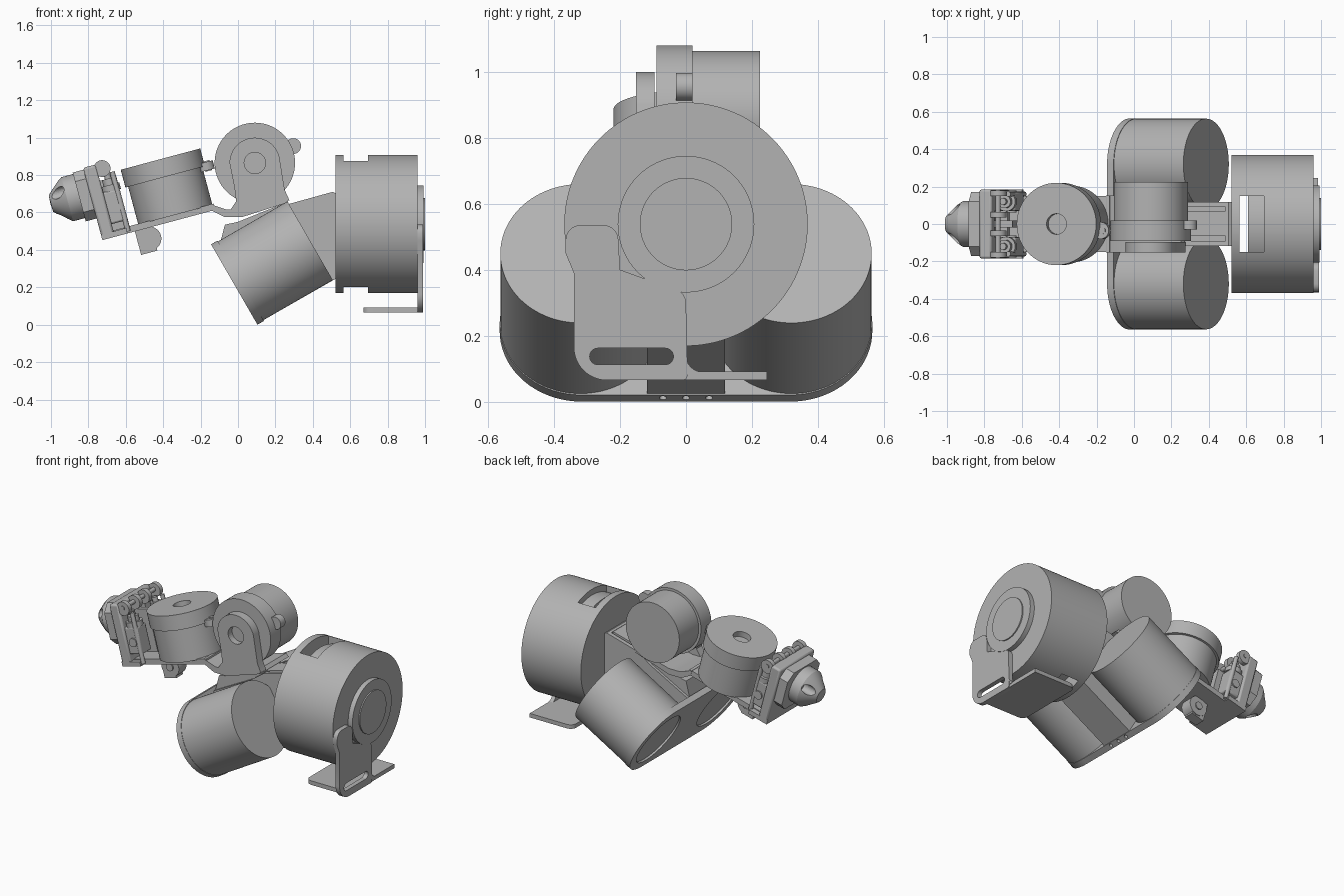
import bpy, bmesh, math
from mathutils import Matrix, Vector

if "Cube" in bpy.data.objects:
    bpy.data.objects.remove(bpy.data.objects["Cube"], do_unlink=True)

grey = bpy.data.materials.new("machined grey")
grey.use_nodes = True
grey.diffuse_color = (0.45, 0.45, 0.45, 1)
grey.node_tree.nodes["Principled BSDF"].inputs["Base Color"].default_value = (0.45, 0.45, 0.45, 1)
parts = []


def frame(x, z, degrees):
    """Local frame tilted so that its x axis climbs by the given angle."""
    return Matrix.Translation((x, 0, z)) @ Matrix.Rotation(-math.radians(degrees), 4, 'Y')


WORLD = frame(0, 0, 0)
BASE = frame(-0.02, 0.215, 30)
LINK = frame(-0.38, 0.555, 15)


def finish(name, bm, mat):
    bmesh.ops.recalc_face_normals(bm, faces=bm.faces)
    bm.transform(mat)
    me = bpy.data.meshes.new(name)
    bm.to_mesh(me)
    bm.free()
    me.materials.append(grey)
    ob = bpy.data.objects.new(name, me)
    bpy.context.collection.objects.link(ob)
    parts.append(ob)
    return ob


def prism(name, mat, pts, lo, hi, axis='Y'):
    """Extrude an outline along an axis; outline is in the other two axes."""
    def place(a, b, d):
        return {'X': (d, a, b), 'Y': (a, d, b), 'Z': (a, b, d)}[axis]
    bm = bmesh.new()
    f = bm.faces.new([bm.verts.new(place(a, b, lo)) for a, b in pts])
    new = bmesh.ops.extrude_face_region(bm, geom=[f])["geom"]
    shift = Vector(place(0, 0, hi - lo))
    bmesh.ops.translate(bm, vec=shift, verts=[v for v in new if isinstance(v, bmesh.types.BMVert)])
    return finish(name, bm, mat)


def box(name, mat, x, y, z):
    return prism(name, mat, [(x[0], z[0]), (x[1], z[0]), (x[1], z[1]), (x[0], z[1])], y[0], y[1])


def arc(cx, cy, r, start, end, n=12):
    steps = [math.radians(start + (end - start) * i / n) for i in range(n + 1)]
    return [(cx + r * math.cos(t), cy + r * math.sin(t)) for t in steps]


def turned(name, mat, centre, axis, profile, seg=72):
    """Revolve (radius, height) pairs about an axis through centre."""
    bm = bmesh.new()
    vs = [bm.verts.new((r, 0, h)) for r, h in profile]
    es = [bm.edges.new(p) for p in zip(vs, vs[1:])]
    bmesh.ops.spin(bm, geom=vs + es, cent=(0, 0, 0), axis=(0, 0, 1),
                   angle=math.tau, steps=seg, use_merge=False)
    bmesh.ops.remove_doubles(bm, verts=bm.verts, dist=0.0001)
    turn = {'X': Matrix.Rotation(math.pi / 2, 4, 'Y'),
            'Y': Matrix.Rotation(-math.pi / 2, 4, 'X'), 'Z': Matrix()}[axis]
    return finish(name, bm, mat @ Matrix.Translation(centre) @ turn)


def rod(name, mat, centre, axis, r, lo, hi, seg=72):
    return turned(name, mat, centre, axis, [(0, lo), (r, lo), (r, hi), (0, hi)], seg)


def cut(target, cutter):
    m = target.modifiers.new("cut", 'BOOLEAN')
    m.operation, m.solver, m.object = 'DIFFERENCE', 'EXACT', cutter
    cutter.hide_render = True
    cutter.hide_set(True)
    parts.remove(cutter)


def bevel(ob, width, segments=3):
    m = ob.modifiers.new("bevel", 'BEVEL')
    m.width, m.segments, m.limit_method = width, segments, 'ANGLE'


# Large base drum with window slots and the motor inside
hub = (0, 0, 0.538)
drum = rod("base_drum", WORLD, hub, 'X', 0.369, 0.52, 0.96, 128)
cut(drum, box("window_cutter", WORLD, (0.565, 0.695), (-0.15, 0.15), (0, 1.2)))
rod("base_drum_motor", WORLD, hub, 'X', 0.33, 0.61, 0.90)
turned("base_drum_cap", WORLD, hub, 'X',
       [(0, 0.95), (0.207, 0.95), (0.207, 0.992), (0.14, 0.992), (0.14, 1.0), (0, 1.0)])

# Mounting bracket under the base drum
outline = (arc(-0.24, 0.165, 0.1, 180, 270) + arc(-0.01, 0.08, 0.015, 270, 360, 3)
           + arc(-0.04, 0.3, 0.04, 0, 60, 5) + [(-0.2, 0.4)]
           + arc(-0.25, 0.49, 0.045, 0, 90, 5) + arc(-0.32, 0.49, 0.045, 90, 180, 5)
           + [(-0.365, 0.45), (-0.34, 0.39)])
plate = prism("mount_plate", WORLD, outline, 0.96, 0.99, 'X')
slot = arc(-0.267, 0.137, 0.025, 90, 270) + arc(-0.063, 0.137, 0.025, -90, 90)
cut(plate, prism("slot_cutter", WORLD, slot, 0.9, 1.05, 'X'))
foot = (arc(0.71, -0.2, 0.04, 180, 270, 6) + [(0.985, -0.24), (0.985, 0.245)]
        + arc(0.71, 0.205, 0.04, 90, 180, 6))
prism("mount_foot", WORLD, foot, 0.065, 0.092, 'Z')
prism("mount_fillet", WORLD, [(-0.01, 0.08)] + arc(0.05, 0.14, 0.05, 270, 180, 6), 0.96, 0.988, 'X')

# Twin tilted motors on a rounded end plate
pill = arc(-0.317, 0, 0.248, 90, 270, 36) + arc(0.317, 0, 0.248, -90, 90, 36)
end_plate = prism("twin_end_plate", BASE, pill, 0, 0.04, 'X')
for side, y in (("right", -0.32), ("left", 0.32)):
    rod(side + "_twin_motor", BASE, (0, y, 0), 'X', 0.243, 0.035, 0.468, 96)
    cut(end_plate, rod(side + "_recess_cutter", BASE, (0, y, 0), 'X', 0.19, -0.05, 0.012))

# Block joining the twin motors to the base drum
block = prism("joining_block", WORLD, [(0.11, 0.01), (0.53, 0.25), (0.53, 0.70), (0.505, 0.71),
                                       (0.27, 0.645), (0.18, 0.58), (-0.1, 0.43)], -0.118, 0.118)
cut(block, prism("channel_cutter", WORLD, [(0.28, 0.75), (0.28, 0.5), (0.49, 0.56), (0.49, 0.8)],
                 -0.09, 0.09))
prism("joining_tongue", WORLD, [(0.25, 0.6), (0.51, 0.67), (0.505, 0.708), (0.25, 0.64)], -0.065, 0.07)
for y in (-0.07, 0, 0.07):
    for target in (block, end_plate):
        cut(target, rod("screw_cutter", BASE, (0.022, y, 0), 'Z', 0.011, -0.3, -0.2, 16))

# Shoulder motor with arm plate and ear
pivot = (0.09, 0, 0.865)
turned("shoulder_motor", WORLD, pivot, 'Y', [(0, -0.09), (0.215, -0.09), (0.215, 0.02),
                                             (0.198, 0.02), (0.198, 0.225), (0, 0.225)], 96)
arm = prism("shoulder_arm", WORLD, arc(0.09, 0.865, 0.135, 15, 180, 24)
            + [(-0.02, 0.74), (-0.01, 0.66), (-0.05, 0.6), (0, 0.58), (0.275, 0.665), (0.25, 0.72)],
            -0.152, -0.095)
cut(arm, rod("pivot_cutter", WORLD, pivot, 'Y', 0.057, -0.2, -0.11, 32))
rod("shoulder_ear", WORLD, (0.295, 0, 0.955), 'Y', 0.042, -0.03, 0.02, 32)
prism("shoulder_neck", WORLD, [(-0.15, 0.645), (-0.14, 0.61), (-0.07, 0.575), (0.02, 0.575),
                               (0.27, 0.655), (0.25, 0.675), (0.02, 0.615), (-0.06, 0.615)],
      -0.152, 0.152)
prism("shoulder_saddle", WORLD, [(-0.1, 0.42), (-0.07, 0.535), (0, 0.55), (0.25, 0.65), (0.24, 0.6)],
      -0.1, 0.1)

# Forearm link with its motor and ear
box("forearm_plate", LINK, (-0.36, 0.265), (-0.15, 0.15), (-0.01, 0.025))
turned("forearm_motor", LINK, (0.052, 0, 0), 'Z',
       [(0, 0.02), (0.205, 0.02), (0.205, 0.23), (0.22, 0.23), (0.22, 0.328),
        (0.055, 0.328), (0.055, 0.29), (0, 0.29)], 96)
rod("forearm_ear", LINK, (0.275, -0.035, 0), 'Z', 0.045, 0.205, 0.25, 32)
rod("forearm_ear_pin", LINK, (0.285, -0.035, 0), 'Z', 0.018, 0.2, 0.256, 20)
rod("cable_roller", LINK, (-0.116, 0, -0.067), 'Y', 0.065, -0.04, 0.04, 40)
rod("cable_roller_pin", LINK, (-0.116, 0, -0.067), 'Y', 0.025, -0.048, 0.048, 24)
box("cable_roller_tab", LINK, (-0.18, -0.09), (-0.035, 0.035), (-0.14, 0))

# Wrist bracket
wrist = box("wrist_plate", LINK, (-0.36, -0.29), (-0.185, 0.185), (-0.01, 0.39))
bevel(wrist, 0.012, 2)
cut(wrist, box("wrist_window_cutter", LINK, (-0.335, -0.2), (-0.07, 0.07), (0.06, 0.33)))
box("wrist_floor", LINK, (-0.36, -0.22), (-0.185, 0.185), (-0.01, 0.02))
box("wrist_spine", LINK, (-0.34, -0.2), (-0.02, 0.02), (0.02, 0.3))
for side, s in (("right", -1), ("left", 1)):
    y = s * 0.12
    cheek = box(side + "_wrist_servo", LINK, (-0.3, -0.2), (y - 0.05, y + 0.05), (0.06, 0.235))
    bevel(cheek, 0.01, 2)
    rod(side + "_servo_screw", LINK, (-0.248, y, 0.14), 'Y', 0.028, -0.058, 0.058, 24)
    turned(side + "_servo_gear", LINK, (-0.245, y, 0), 'Z',
           [(0, 0.23), (0.052, 0.23), (0.052, 0.265), (0.035, 0.265), (0.035, 0.3),
            (0.018, 0.3), (0.018, 0.33), (0, 0.33)], 32)
    rod(side + "_wrist_lobe", LINK, (-0.262, s * 0.165, 0.36), 'Y', 0.045, -0.015, 0.015, 28)
    rod(side + "_inner_lobe", LINK, (-0.262, s * 0.05, 0.36), 'Y', 0.045, -0.015, 0.015, 28)
    rod(side + "_guide_rod", LINK, (-0.215, s * 0.16, 0), 'Z', 0.014, 0.0, 0.33, 16)
rod("wrist_hinge_pin", LINK, (-0.262, 0, 0.365), 'Y', 0.014, -0.185, 0.185, 16)

# Tool head with rounded nose
flange = [(-0.17, 0.16), (-0.12, 0.11), (0.12, 0.11), (0.17, 0.16),
          (0.17, 0.33), (0.12, 0.38), (-0.12, 0.38), (-0.17, 0.33)]
prism("tool_flange", LINK, flange, -0.42, -0.355, 'X')
nose = turned("tool_nose", LINK, (0, 0, 0.25), 'X',
              [(0, -0.578), (0.045, -0.575), (0.06, -0.56), (0.105, -0.51),
               (0.122, -0.485), (0.122, -0.41), (0, -0.41)], 48)
for i in range(3):
    t = math.radians(30 + 120 * i)
    spot = (0, 0.09 * math.cos(t), 0.25 + 0.09 * math.sin(t))
    cut(nose, rod("nose_cutter", LINK, spot, 'X', 0.03, -0.65, -0.47, 24))

# Smooth the round surfaces and keep the rims crisp
bpy.ops.object.select_all(action='DESELECT')
for ob in parts:
    ob.select_set(True)
bpy.context.view_layer.objects.active = parts[0]
bpy.ops.object.shade_smooth_by_angle(angle=math.radians(30))
